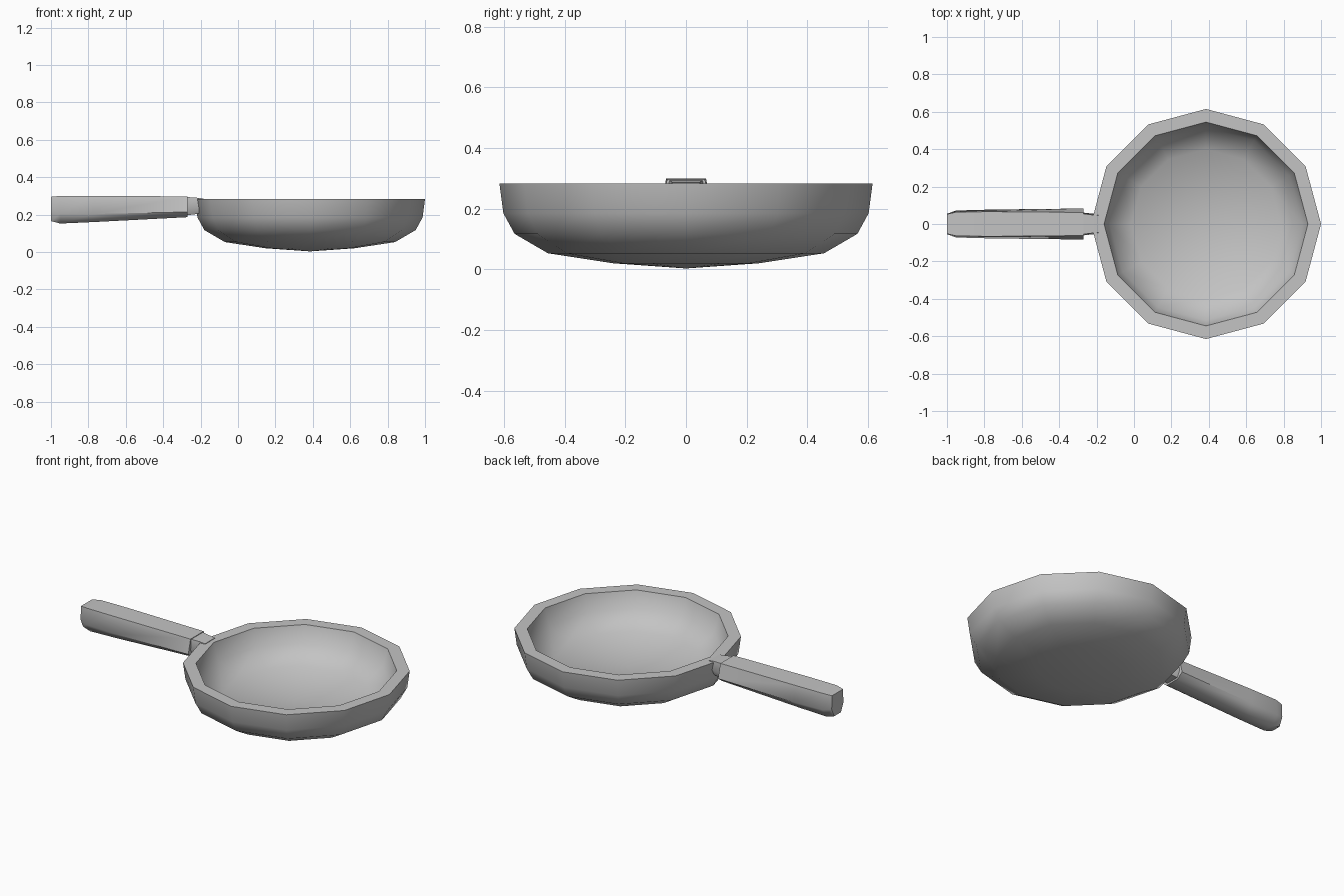
import bpy, bmesh, math

cube = bpy.data.objects.get("Cube")
if cube:
    bpy.data.objects.remove(cube, do_unlink=True)

grey = bpy.data.materials.new("plain grey")
grey.use_nodes = True
colour = (0.55, 0.55, 0.55, 1)
grey.diffuse_color = colour
grey.node_tree.nodes["Principled BSDF"].inputs["Base Color"].default_value = colour


def finish(bm, name, angle):
    bmesh.ops.recalc_face_normals(bm, faces=bm.faces)
    mesh = bpy.data.meshes.new(name)
    bm.to_mesh(mesh)
    bm.free()
    mesh.materials.append(grey)
    ob = bpy.data.objects.new(name, mesh)
    bpy.context.collection.objects.link(ob)
    bpy.ops.object.select_all(action='DESELECT')
    ob.select_set(True)
    bpy.context.view_layer.objects.active = ob
    bpy.ops.object.shade_smooth_by_angle(angle=math.radians(angle))


def bridge(bm, a, b):
    n = len(a)
    for i in range(n):
        j = (i + 1) % n
        bm.faces.new((a[i], a[j], b[j], b[i]))


# Pan bowl: twelve-sided lathe, from outer base over the rim to inner floor
SIDES, CENTRE = 12, 0.385
profile = [(0.24, 0.02), (0.455, 0.053), (0.565, 0.117), (0.602, 0.185),
           (0.615, 0.283), (0.545, 0.283), (0.515, 0.185), (0.4, 0.105)]
bm = bmesh.new()
rings = []
for r, z in profile:
    steps = [math.tau * i / SIDES for i in range(SIDES)]
    rings.append([bm.verts.new((CENTRE + r * math.cos(a), r * math.sin(a), z)) for a in steps])
for a, b in zip(rings, rings[1:]):
    bridge(bm, a, b)
for ring, z in ((rings[0], 0.003), (rings[-1], 0.08)):
    tip = bm.verts.new((CENTRE, 0, z))
    for i in range(SIDES):
        bm.faces.new((ring[i], ring[(i + 1) % SIDES], tip))
finish(bm, "pan_bowl", 50)


# Lofted bar: each station is x, top z, widest z, bottom z and three half widths
def loft(name, stations):
    bm = bmesh.new()
    loops = []
    for x, top, mid, low, wt, wm, wl in stations:
        half = [(wt, top), (wm, mid), (wl, low)]
        section = half + [(-y, z) for y, z in reversed(half)]
        loops.append([bm.verts.new((x, y, z)) for y, z in section])
    for a, b in zip(loops, loops[1:]):
        bridge(bm, a, b)
    bm.faces.new(loops[0])
    bm.faces.new(loops[-1])
    finish(bm, name, 55)


loft("handle_grip", [
    (-1.0, 0.295, 0.215, 0.165, 0.052, 0.055, 0.032),
    (-0.95, 0.3, 0.205, 0.152, 0.064, 0.072, 0.036),
    (-0.77, 0.3, 0.203, 0.16, 0.066, 0.077, 0.04),
    (-0.27, 0.297, 0.214, 0.186, 0.062, 0.083, 0.046)])
loft("handle_neck", [
    (-0.28, 0.294, 0.23, 0.195, 0.056, 0.062, 0.042),
    (-0.22, 0.29, 0.235, 0.203, 0.048, 0.055, 0.038),
    (-0.185, 0.286, 0.245, 0.215, 0.046, 0.052, 0.036)])
